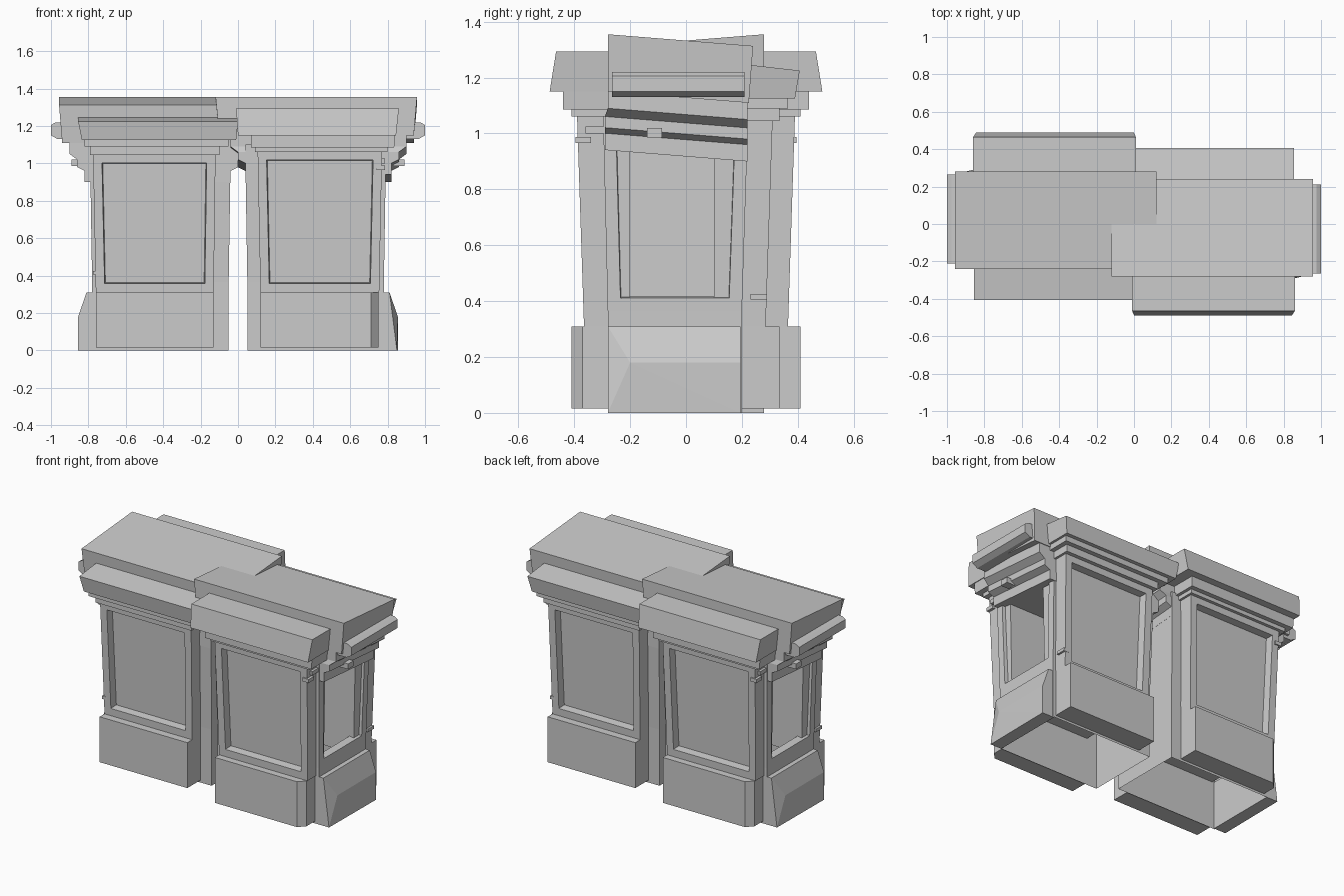
import bpy, bmesh, math
from mathutils import Vector

if "Cube" in bpy.data.objects:
    bpy.data.objects.remove(bpy.data.objects["Cube"])

stone = bpy.data.materials.new("plain grey stone")
stone.use_nodes = True
GREY = (0.6, 0.6, 0.6, 1)
stone.diffuse_color = GREY
stone.node_tree.nodes["Principled BSDF"].inputs["Base Color"].default_value = GREY


def finish(bm, name):
    """Each part is made twice: the second half is the first turned half round."""
    bmesh.ops.recalc_face_normals(bm, faces=bm.faces)
    mesh = bpy.data.meshes.new(name)
    bm.to_mesh(mesh)
    bm.free()
    mesh.materials.append(stone)
    for side, turn in (("left_", 0), ("right_", math.pi)):
        ob = bpy.data.objects.new(side + name, mesh)
        ob.rotation_euler.z = turn
        bpy.context.collection.objects.link(ob)


def loft(layers, tilt=0, bottom=True, top=True):
    """Stack of rectangles (x0, x1, y0, y1, z), z sheared along y by tilt."""
    bm = bmesh.new()
    rings = []
    for x0, x1, y0, y1, z in layers:
        corners = ((x0, y0), (x1, y0), (x1, y1), (x0, y1))
        rings.append([bm.verts.new((x, y, z + tilt * (y + 0.28))) for x, y in corners])
    for a, b in zip(rings, rings[1:]):
        for i in range(4):
            j = (i + 1) % 4
            bm.faces.new((a[i], a[j], b[j], b[i]))
    if bottom:
        bm.faces.new(rings[0][::-1])
    if top:
        bm.faces.new(rings[-1])
    bmesh.ops.recalc_face_normals(bm, faces=bm.faces)
    return bm


def recess(bm, direction, margin, depth, height=0.7, hole=False):
    """Sink a framed panel into the face that looks in a direction."""
    bm.normal_update()
    d = Vector(direction)
    face = max((f for f in bm.faces if f.normal.dot(d) > 0.9
                and abs(f.calc_center_median().z - height) < 0.1),
               key=lambda f: f.calc_area())
    bmesh.ops.inset_region(bm, faces=[face], thickness=margin)
    bmesh.ops.inset_region(bm, faces=[face], thickness=0.006, depth=-depth)
    if hole:
        bmesh.ops.delete(bm, geom=[face], context="FACES")


def box(name, x0, x1, y0, y1, z0, z1):
    finish(loft([(x0, x1, y0, y1, z0), (x0, x1, y0, y1, z1)]), name)


# Hollow core with an open window in its outer end
core = loft([(0.05, 0.78, -0.28, 0.20, 0), (0.05, 0.78, -0.28, 0.20, 0.31),
             (0.05, 0.78, -0.28, 0.20, 0.365), (0.04, 0.79, -0.295, 0.22, 0.985),
             (0.04, 0.79, -0.295, 0.22, 1.1)], bottom=False)
recess(core, (1, 0, 0), 0.065, 0.05, hole=True)
finish(core, "core")

# Front and back bays with sunken panels
front = loft([(0.12, 0.755, -0.365, -0.2, 0.31), (0.105, 0.77, -0.39, -0.2, 1.065)])
recess(front, (0, -1, 0), 0.067, 0.05)
finish(front, "front_bay")
back = loft([(0.13, 0.76, 0.1, 0.285, 0.31), (0.12, 0.775, 0.1, 0.31, 1.05)])
recess(back, (0, 1, 0), 0.067, 0.05)
finish(back, "back_bay")

# Plinths below the bays, the front one with a clipped corner
bm = bmesh.new()
outline = ((0.12, -0.2), (0.12, -0.41), (0.71, -0.41), (0.75, -0.37), (0.75, -0.2))
base = bm.faces.new([bm.verts.new((x, y, 0.015)) for x, y in outline])
up = bmesh.ops.extrude_face_region(bm, geom=[base], use_keep_orig=True)
bmesh.ops.translate(bm, vec=(0, 0, 0.295),
                    verts=[v for v in up["geom"] if isinstance(v, bmesh.types.BMVert)])
# keep the plinth open inside the core
bmesh.ops.bisect_plane(bm, geom=bm.verts[:] + bm.edges[:] + bm.faces[:],
                       plane_co=(0, -0.28, 0), plane_no=(0, 1, 0), clear_outer=True)
finish(bm, "front_plinth")
box("back_plinth", 0.13, 0.76, 0.2, 0.335, 0.015, 0.31)

# Sloped and chipped end plinth
bm = bmesh.new()
for p in ((0.81, -0.28, 0.31), (0.81, 0.195, 0.31), (0.855, -0.2, 0.18),
          (0.855, 0.195, 0.18), (0.85, -0.28, 0), (0.855, 0.195, 0),
          (0.77, -0.28, 0), (0.77, 0.195, 0), (0.77, -0.28, 0.31), (0.77, 0.195, 0.31)):
    bm.verts.new(p)
bmesh.ops.convex_hull(bm, input=bm.verts[:])
bmesh.ops.dissolve_limit(bm, angle_limit=0.02, verts=bm.verts[:], edges=bm.edges[:])
finish(bm, "end_plinth")

# Stepped, tilted crown and slab top
finish(loft([(0.04, 0.82, -0.29, 0.22, 0.94), (0.04, 0.82, -0.29, 0.22, 1.0),
             (0.0, 0.86, -0.29, 0.22, 1.02), (0.0, 0.86, -0.29, 0.22, 1.06),
             (-0.04, 0.90, -0.28, 0.22, 1.09), (-0.04, 0.90, -0.28, 0.22, 1.15),
             (-0.10, 0.94, -0.28, 0.225, 1.15), (-0.12, 0.957, -0.28, 0.24, 1.355)],
            tilt=-0.08), "crown")

# Front cornice
finish(loft([(0.09, 0.80, -0.41, -0.2, 1.06), (0.09, 0.80, -0.41, -0.2, 1.085),
             (0.07, 0.835, -0.44, -0.2, 1.085), (0.07, 0.84, -0.44, -0.2, 1.15),
             (0.0, 0.845, -0.488, -0.2, 1.15), (-0.01, 0.86, -0.465, -0.2, 1.293)]),
       "front_cornice")

# Back cornice with a top that falls outwards
bm = loft([(0.10, 0.79, 0.1, 0.335, 1.045), (0.10, 0.79, 0.1, 0.335, 1.09),
           (0.05, 0.82, 0.1, 0.365, 1.09), (0.05, 0.82, 0.1, 0.365, 1.125),
           (0.01, 0.835, 0.1, 0.39, 1.125), (0.0, 0.855, 0.1, 0.407, 1.225)])
for v in bm.verts:
    if v.co.z > 1.2 and v.co.y < 0.2:
        v.co.z += 0.035
finish(bm, "back_cornice")

# Moulding bar across the outer end
finish(loft([(0.9, 0.965, -0.265, 0.21, 1.13), (0.9, 1.0, -0.265, 0.21, 1.15),
             (0.9, 1.0, -0.265, 0.21, 1.205), (0.9, 0.975, -0.265, 0.21, 1.22)]),
       "end_moulding")

# Small brackets and chips
box("end_bracket", 0.83, 0.89, -0.14, -0.085, 0.985, 1.02)
box("corner_bracket", 0.74, 0.785, -0.395, -0.34, 0.965, 0.988)
box("corner_stop", 0.75, 0.785, -0.36, -0.29, 1.0, 1.025)
box("back_corner_chip", 0.74, 0.775, 0.23, 0.29, 0.405, 0.425)
